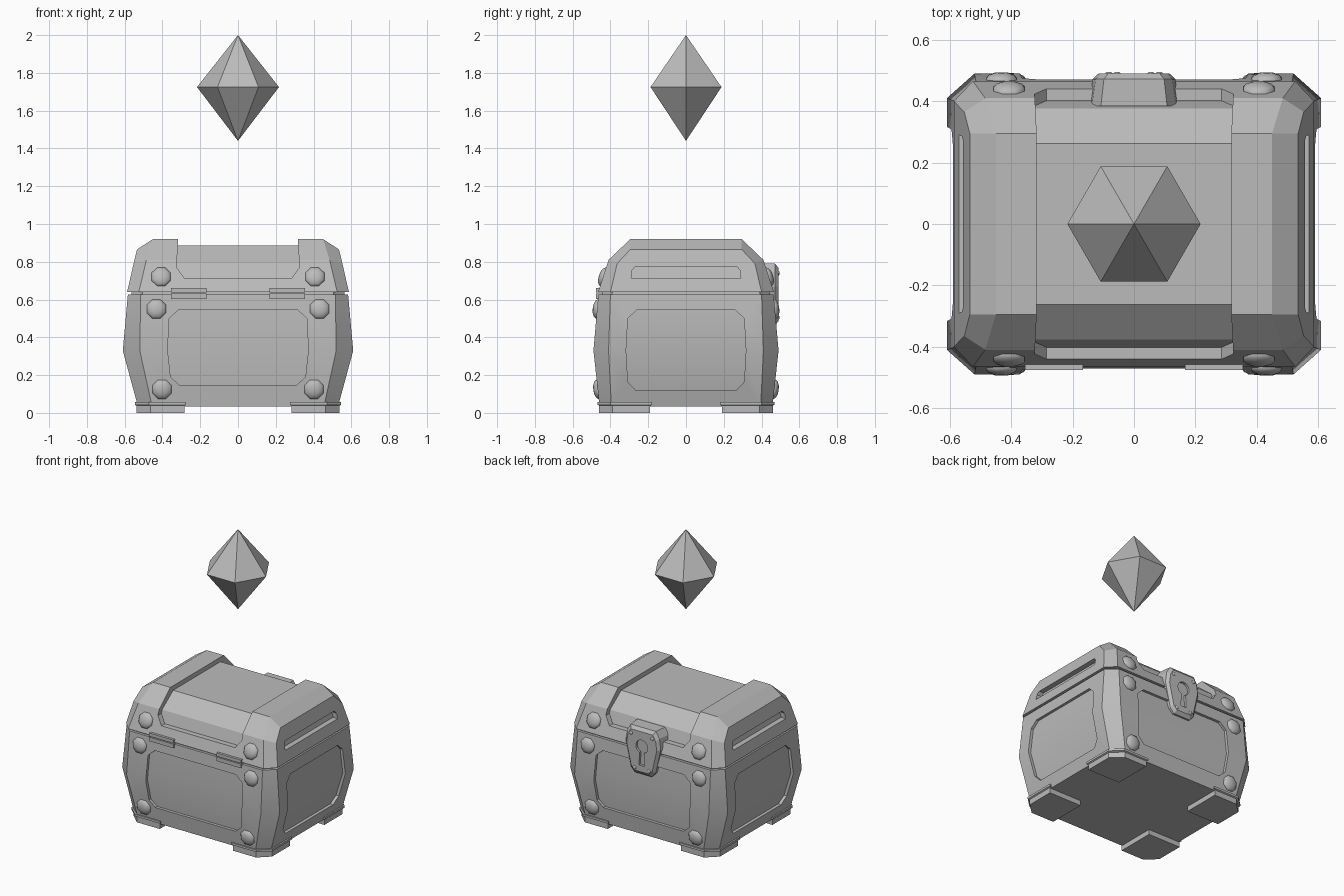
import bpy, bmesh, math
from mathutils import Matrix, Vector

if "Cube" in bpy.data.objects:
    bpy.data.objects.remove(bpy.data.objects["Cube"])

grey = bpy.data.materials.new("plain grey")
grey.use_nodes = True
grey.diffuse_color = (0.5, 0.5, 0.5, 1)
grey.node_tree.nodes["Principled BSDF"].inputs["Base Color"].default_value = (0.5, 0.5, 0.5, 1)


def finish(name, bm, smooth=0):
    bmesh.ops.recalc_face_normals(bm, faces=bm.faces)
    mesh = bpy.data.meshes.new(name)
    bm.to_mesh(mesh)
    bm.free()
    mesh.materials.append(grey)
    ob = bpy.data.objects.new(name, mesh)
    bpy.context.collection.objects.link(ob)
    if smooth:
        shade(ob, smooth)
    return ob


def activate(ob):
    bpy.ops.object.select_all(action='DESELECT')
    ob.select_set(True)
    bpy.context.view_layer.objects.active = ob


def shade(ob, angle):
    activate(ob)
    bpy.ops.object.shade_smooth_by_angle(angle=math.radians(angle))


def loft(name, rings, cap=True, smooth=0):
    """Skin a stack of equal-length point rings."""
    bm = bmesh.new()
    rows = [[bm.verts.new(p) for p in r] for r in rings]
    n = len(rows[0])
    for a, b in zip(rows, rows[1:]):
        for i in range(n):
            j = (i + 1) % n
            bm.faces.new((a[i], a[j], b[j], b[i]))
    bm.faces.new(rows[0])
    if cap:
        bm.faces.new(rows[-1])
    else:  # top with sloping ends: flat middle plus two end strips
        t = rows[-1]
        for ids in ((1, 2, 5, 6), (0, 1, 6, 7), (2, 3, 4, 5)):
            bm.faces.new([t[i] for i in ids])
    return finish(name, bm, smooth)


def ring(xa, ya, za, xb, yb, zb, d=0):
    """Chamfered rectangle: a = front/back corner, b = side corner, d = inset."""
    xa, ya, xb, yb = xa - d / 2, ya - d, xb - d, yb - d / 2
    return [(-xb, -yb, zb), (-xa, -ya, za), (xa, -ya, za), (xb, -yb, zb),
            (xb, yb, zb), (xa, ya, za), (-xa, ya, za), (-xb, yb, zb)]


def prism(name, outline, axis, lo, hi):
    """Extrude a 2D outline along x or y."""
    put = (lambda u, v, t: (t, u, v)) if axis == 'x' else (lambda u, v, t: (u, t, v))
    return loft(name, [[put(u, v, t) for u, v in outline] for t in (lo, hi)])


def cut(ob, cutter):
    m = ob.modifiers.new("cut", 'BOOLEAN')
    m.operation, m.solver, m.object = 'DIFFERENCE', 'EXACT', cutter
    activate(ob)
    bpy.ops.object.modifier_apply(modifier=m.name)
    bpy.data.objects.remove(cutter)


def mirror_outline(half):
    return half + [(-u, v) for u, v in reversed(half)]


# Chest body: bulging frame with cut panels over an inset core
def body_rings(d, bottom, top):
    return [ring(.455, .458, bottom, .53, .395, bottom, d),
            ring(.52, .49, .33, .61, .41, .33, d),
            ring(.515, .464, top, .583, .40, top, d)]


body = loft("chest_body", body_rings(0, .035, .627))
front_panel = [(.31, .147), (.357, .19), (.372, .33), (.365, .50), (.315, .545)]
side_panel = [(.265, .118), (.308, .165), (.317, .33), (.308, .50), (.26, .545)]
cut(body, prism("front_panel_cutter", mirror_outline(front_panel), 'y', -1, 1))
cut(body, prism("side_panel_cutter", mirror_outline(side_panel), 'x', -1, 1))
shade(body, 25)
loft("chest_panels", body_rings(.02, .045, .65), smooth=25)


# Lid: faceted frame with a sunken middle and a slot in each end
def lid_rings(d, bottom):
    return [ring(.525, .465, bottom, .587, .40, bottom, d),
            ring(.485, .41, .81 - d / 2, .553, .365, .79 - d / 2, d),
            ring(.45, .295, .92 - d, .535, .295, .865 - d, d)]


lid = loft("lid_frame", lid_rings(0, .64), cap=False)
lid_panel = [(.285, .715), (.325, .77), (.313, 1.0)]
lid_slot = [(.29, .715), (.288, .752), (.272, .772)]
cut(lid, prism("lid_panel_cutter", mirror_outline(lid_panel), 'y', -1, 1))
cut(lid, prism("lid_slot_cutter", mirror_outline(lid_slot), 'x', -1, 1))
loft("lid_panels", lid_rings(.033, .62), cap=False)

# Corner feet: chamfered blocks with a slightly wider lip
for sx in (-1, 1):
    for sy in (-1, 1):
        rows = []
        for z, g in ((0, 0), (.038, 0), (.043, .009), (.058, .009)):
            x0, x1, y0, y1 = .284 - g, .537 + g, .19 - g, .46 + g
            pts = [(x0, y0), (x1, y0), (x1, y1 - .07), (x1 - .075, y1), (x0, y1)]
            rows.append([(sx * x, sy * y, z) for x, y in pts])
        loft("foot_%s_%s" % ("left" if sx > 0 else "right", "back" if sy > 0 else "front"), rows)


# Domed studs on the front and back
def stud(name, pos, normal, r, h):
    bm = bmesh.new()
    rows = [(1, -.4), (1, .15), (.82, .6), (.45, .92)]
    vs = [[bm.verts.new((r * k * math.cos(math.tau * (i + .5) / 8),
                         r * k * math.sin(math.tau * (i + .5) / 8), h * z)) for i in range(8)]
          for k, z in rows]
    tip = bm.verts.new((0, 0, h))
    for a, b in zip(vs, vs[1:]):
        for i in range(8):
            bm.faces.new((a[i], a[i - 1], b[i - 1], b[i]))
    for i in range(8):
        bm.faces.new((vs[-1][i], vs[-1][i - 1], tip))
    bm.faces.new(vs[0])
    rot = Vector(normal).to_track_quat('Z', 'Y').to_matrix().to_4x4()
    bmesh.ops.transform(bm, matrix=Matrix.Translation(pos) @ rot, verts=bm.verts)
    return finish(name, bm, 50)


for sy in (-1, 1):
    for sx in (-1, 1):
        for part, x, y, z, nz in (("lid", .407, .438, .72, .32), ("upper", .432, .47, .55, .09),
                                  ("lower", .402, .467, .125, -.11)):
            side = ("left" if sx > 0 else "right") + ("_back" if sy > 0 else "_front")
            stud("stud_%s_%s" % (part, side), (sx * x, sy * y, z), (0, sy, nz), .055, .024)

# Two-leaf hinges on the front
for sx in (-1, 1):
    for leaf, z0, z1 in (("lower", .603, .631), ("upper", .637, .66)):
        a, b = sorted((sx * .167, sx * .355))
        loft("hinge_%s_%s" % (leaf, "left" if sx > 0 else "right"),
             [[(a, -.44, z), (b, -.44, z), (b, -.476, z), (a, -.476, z)] for z in (z0, z1)])

# Lock plate on the back, with a bevelled face and a keyhole
plate = mirror_outline([(.065, .463), (.095, .495), (.135, .67), (.125, .745), (.098, .79)])


def plate_ring(y, k):
    return [(x * k, y, .63 + (z - .63) * min(k, 1)) for x, z in plate]


lock = loft("lock_plate", [plate_ring(.385, 1.1), plate_ring(.472, 1), plate_ring(.49, .86)])
key = [(.022, .53), (.016, .622)] + [(.046 * math.cos(t), .663 + .046 * math.sin(t))
                                     for t in (math.radians(a) for a in range(-55, 90, 24))]
cut(lock, prism("keyhole_cutter", mirror_outline(key), 'y', .474, .6))
for sx in (-1, 1):
    for part, x, z in (("upper", .082, .74), ("lower", .055, .505)):
        stud("lock_rivet_%s_%s" % (part, "left" if sx > 0 else "right"),
             (sx * x, .489, z), (0, 1, 0), .013, .007)

# Floating six-sided crystal
bm = bmesh.new()
belt = [bm.verts.new((.217 * math.cos(math.tau * i / 6), .217 * math.sin(math.tau * i / 6), 1.725))
        for i in range(6)]
for z in (1.44, 2.0):
    tip = bm.verts.new((0, 0, z))
    for i in range(6):
        bm.faces.new((belt[i], belt[i - 1], tip))
finish("crystal", bm)
